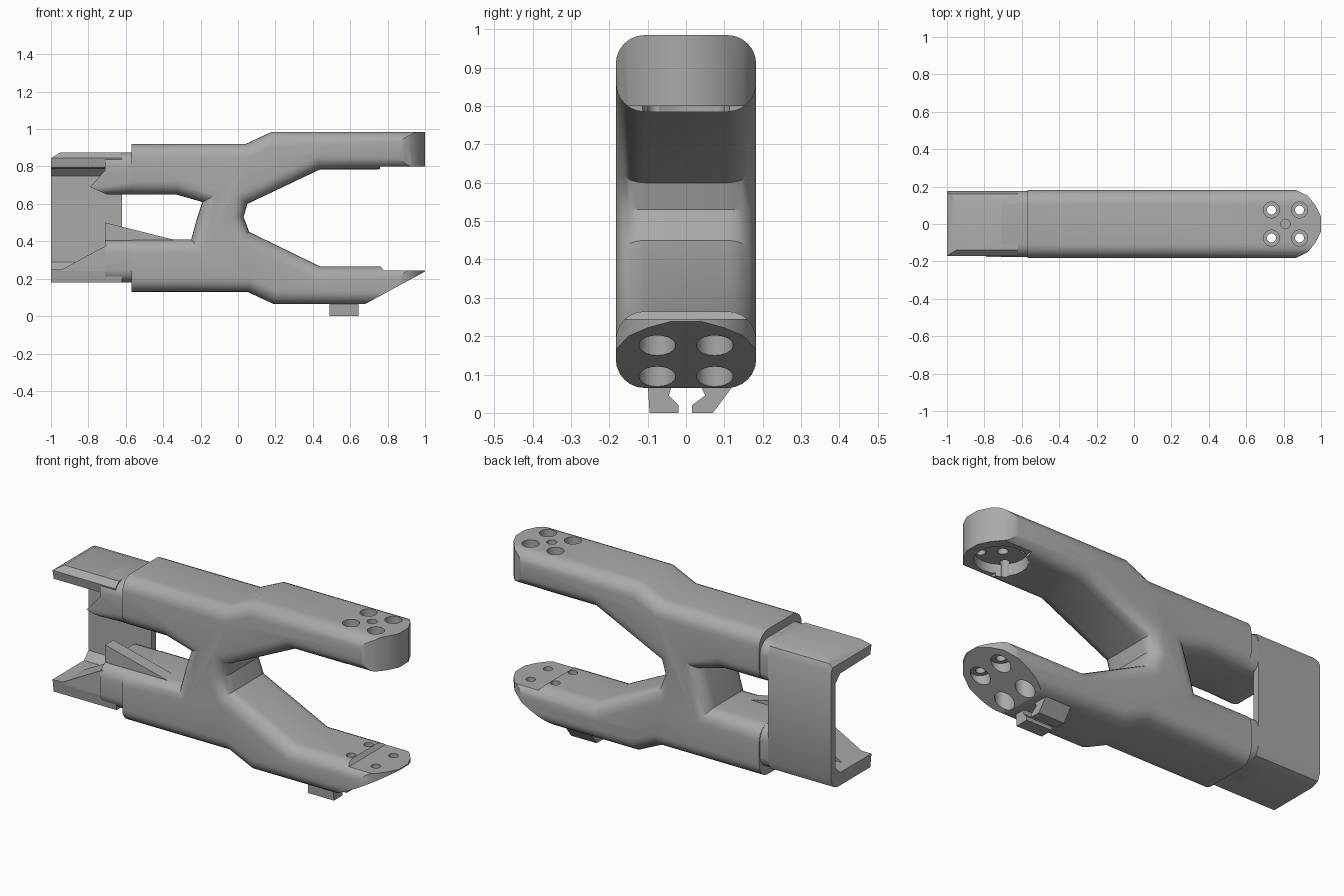
import bpy, bmesh, math
from mathutils import Vector

cube = bpy.data.objects.get("Cube")
if cube:
    bpy.data.objects.remove(cube)

grey = bpy.data.materials.new("mid_grey")
grey.use_nodes = True
grey.diffuse_color = (0.4, 0.4, 0.4, 1)
grey.node_tree.nodes["Principled BSDF"].inputs["Base Color"].default_value = (0.4, 0.4, 0.4, 1)


def prism(name, pts, axis, lo, hi, radius=0.0, rounded=lambda a, b: True):
    """Extrude a 2D outline along an axis and round the chosen rim edges."""
    place = {"x": lambda p, t: (t, p[0], p[1]),
             "y": lambda p, t: (p[0], t, p[1]),
             "z": lambda p, t: (p[0], p[1], t)}[axis]
    bm = bmesh.new()
    rims = [[bm.verts.new(place(p, t)) for p in pts] for t in (lo, hi)]
    n = len(pts)
    for rim in rims:
        bm.faces.new(rim)
    for i in range(n):
        j = (i + 1) % n
        bm.faces.new((rims[0][i], rims[0][j], rims[1][j], rims[1][i]))
    bmesh.ops.recalc_face_normals(bm, faces=bm.faces)
    if radius:
        edges = [bm.edges.get((rim[i], rim[(i + 1) % n])) for rim in rims
                 for i in range(n) if rounded(Vector(pts[i]), Vector(pts[(i + 1) % n]))]
        bmesh.ops.bevel(bm, geom=edges, offset=radius, segments=6, profile=0.5,
                        affect='EDGES', clamp_overlap=False)
    mesh = bpy.data.meshes.new(name)
    bm.to_mesh(mesh)
    bm.free()
    mesh.materials.append(grey)
    obj = bpy.data.objects.new(name, mesh)
    bpy.context.collection.objects.link(obj)
    return obj


def circle(x, y, r, n=20):
    return [(x + r * math.cos(math.tau * i / n), y + r * math.sin(math.tau * i / n))
            for i in range(n)]


def cut(target, cutter, operation='DIFFERENCE'):
    mod = target.modifiers.new("cut", 'BOOLEAN')
    mod.operation, mod.solver, mod.object = operation, 'EXACT', cutter
    bpy.context.view_layer.objects.active = target
    bpy.ops.object.modifier_apply(modifier=mod.name)
    bpy.data.objects.remove(cutter)


# Forked main body, with arms running past the tip before trimming
outline = [(-.57, .92), (.04, .92), (.18, .985), (1.2, .985), (1.2, .785),
           (.44, .785), (.05, .6), (.03, .53), (.06, .45), (.44, .265),
           (1.2, .265), (1.2, .065), (.19, .065), (.05, .13), (-.57, .13),
           (-.57, .41), (-.25, .41), (-.22, .52), (-.19, .61), (-.33, .65), (-.57, .65)]
body = prism("forked_body", outline, "y", -.183, .183, .075,
             lambda a, b: not (a.x == b.x and (a.x > 1 or a.x < -.5)))

# Rounded tip in plan, sloped lower nose, stepped inner pads
half = [(.8, .2), (.87, .18), (.93, .15), (.97, .1), (1, .04)]
plan = [(-1.5, .2)] + half + [(x, -y) for x, y in reversed(half)] + [(-1.5, -.2)]
cut(body, prism("tip_trim", plan, "z", -.2, 1.2), 'INTERSECT')
cut(body, prism("nose_trim", [(.68, .065), (1.04, .26), (1.3, -.1), (.6, -.1)], "y", -.4, .4))
cut(body, prism("pad_step", [(.75, .28), (.78, .245), (1.3, .245), (1.3, .8), (.76, .8)],
                "y", -.4, .4))

# Recess under the upper tip and bolt holes through both tips
cut(body, prism("tip_recess", circle(.82, 0, .13), "z", .7, .85))
for x in (.735, .885):
    for y in (-.075, .075):
        cut(body, prism("bolt_hole", circle(x, y, .024), "z", -.2, 1.2))
        cut(body, prism("upper_counterbore", circle(x, y, .043), "z", .9, 1.2))
        cut(body, prism("lower_counterbore", circle(x, y, .048), "z", -.2, .205))
cut(body, prism("centre_hole", circle(.81, 0, .026), "z", .8, 1.2))

# Narrower arm sleeves behind the collar
def flat(a, b):
    return abs(a.y - b.y) < .02

prism("upper_sleeve", [(-.55, .65), (-.7, .65), (-.79, .69), (-.71, .78),
                       (-.71, .875), (-.55, .875)], "y", -.176, .176, .07, flat)
prism("lower_sleeve", [(-.55, .41), (-.71, .41), (-.71, .18), (-.55, .18)],
      "y", -.176, .176, .07, flat)

# Open channel at the rear end: back panel with two lips
channel = [(-.16, .795), (-.17, .845), (-.14, .875), (.12, .875), (.16, .86), (.177, .82),
           (.177, .235), (.16, .195), (.12, .18), (-.16, .18), (-.17, .25),
           (.1, .25), (.14, .29), (.14, .75), (.1, .79)]
end = prism("rear_channel", channel, "x", -1, -.62)
cut(end, prism("end_chamfer", [(-1.1, .845), (-1, .845), (-.95, .875), (-.95, 1), (-1.1, 1)],
               "y", -.4, .4))

# Slanted gussets on the lower lip and arm
prism("lower_ramp", [(-.96, .24), (-.7, .38), (-.7, .24)], "y", -.17, .0)
prism("arm_gusset", [(-.71, .34), (-.71, .5), (-.33, .405), (-.33, .34)], "y", -.13, -.06)

# Pair of snap hooks below the lower arm
prism("front_hook", [(-.095, 0), (-.02, 0), (-.02, .02), (-.045, .045),
                     (-.035, .08), (-.1, .08)], "x", .49, .645)
prism("rear_hook", [(.015, 0), (.07, 0), (.13, .08), (.035, .08),
                    (.05, .045), (.015, .02)], "x", .49, .645)

# Smooth the rounded edges only
bpy.ops.object.select_all(action='DESELECT')
for obj in bpy.context.scene.objects:
    if obj.type == 'MESH':
        obj.select_set(True)
        bpy.context.view_layer.objects.active = obj
bpy.ops.object.shade_smooth_by_angle(angle=math.radians(32))
